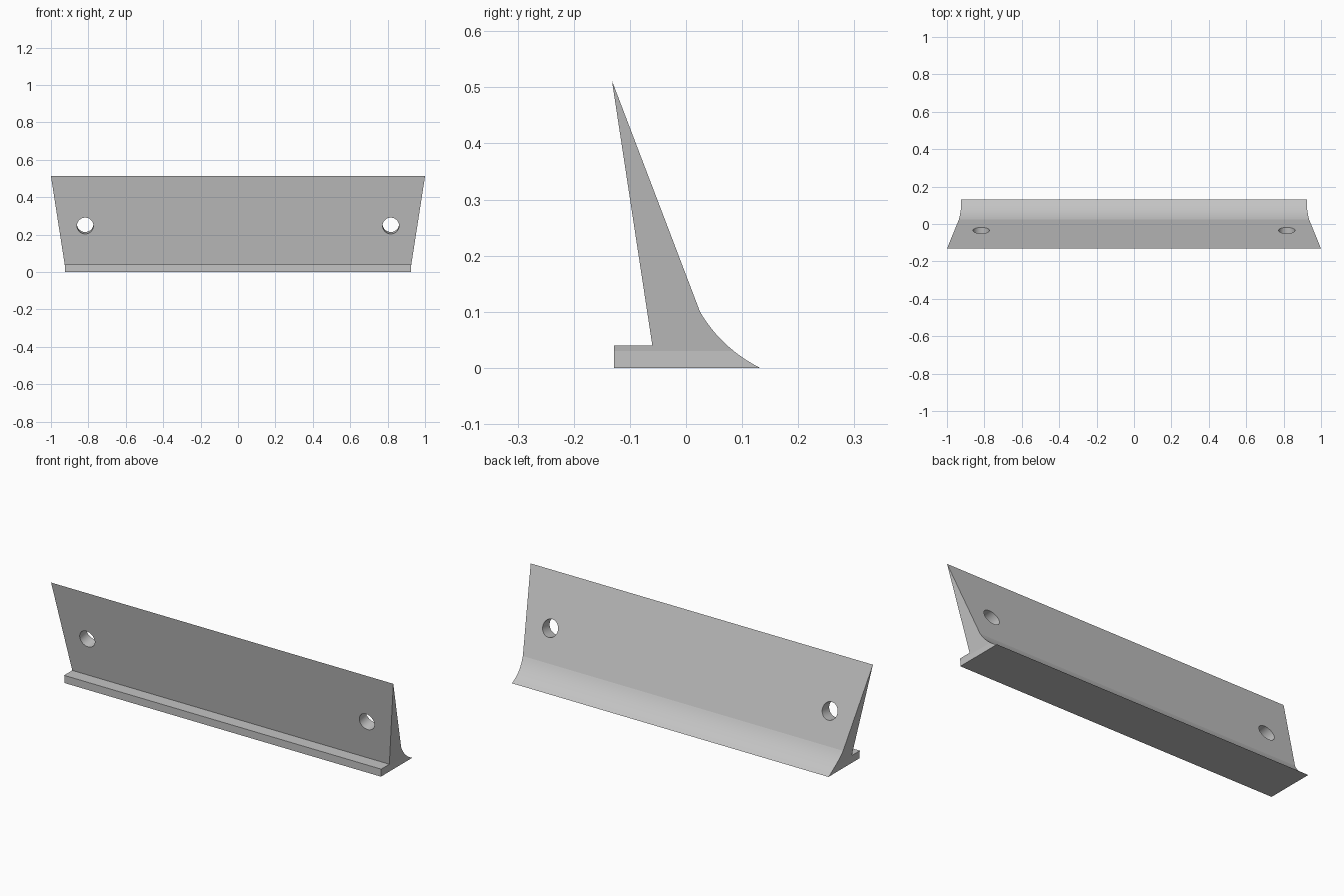
import bpy
import bmesh
import math
from mathutils import Vector

cube = bpy.data.objects.get("Cube")
if cube:
    bpy.data.objects.remove(cube, do_unlink=True)

HALF_BASE, HALF_TOP = 0.925, 1.0
HEIGHT, FLARE_START = 0.512, 0.03

grey = bpy.data.materials.new("plain grey")
grey.use_nodes = True
grey.diffuse_color = (0.55, 0.55, 0.55, 1)
grey.node_tree.nodes["Principled BSDF"].inputs["Base Color"].default_value = grey.diffuse_color


def curve_points(a, c, b, steps):
    """Points of a quadratic curve from a to b, pulled towards c."""
    ts = [i / steps for i in range(steps + 1)]
    return [Vector(a) * (1 - t) ** 2 + Vector(c) * 2 * t * (1 - t) + Vector(b) * t ** 2
            for t in ts]


# Side profile: front lip, concave back foot, leaning wedge blade
tip, crotch = Vector((-0.132, HEIGHT)), Vector((-0.06, 0.04))
profile = [Vector((-0.128, 0))]
profile += curve_points((0.132, 0), (0.062, 0.036), (0.025, 0.1), 12)
profile += [tip, crotch, Vector((-0.128, 0.04))]

# Extrude along x, then flare the ends outwards with height
bm = bmesh.new()
face = bm.faces.new([bm.verts.new((-1, y, z)) for y, z in profile])
extruded = bmesh.ops.extrude_face_region(bm, geom=[face])
moved = [g for g in extruded["geom"] if isinstance(g, bmesh.types.BMVert)]
bmesh.ops.translate(bm, verts=moved, vec=(2, 0, 0))
bmesh.ops.bisect_plane(bm, geom=bm.verts[:] + bm.edges[:] + bm.faces[:],
                       plane_co=(0, 0, FLARE_START), plane_no=(0, 0, 1))
for v in bm.verts:
    rise = max(0, v.co.z - FLARE_START) / (HEIGHT - FLARE_START)
    v.co.x *= HALF_BASE + (HALF_TOP - HALF_BASE) * rise
bmesh.ops.recalc_face_normals(bm, faces=bm.faces[:])
mesh = bpy.data.meshes.new("wedge_rail")
bm.to_mesh(mesh)
bm.free()
mesh.materials.append(grey)
rail = bpy.data.objects.new("wedge_rail", mesh)
bpy.context.collection.objects.link(rail)

# Two round holes, drilled square to the front of the blade
lean = math.atan2(crotch.x - tip.x, tip.y - crotch.y)
for side in (-1, 1):
    bpy.ops.mesh.primitive_cylinder_add(vertices=64, radius=0.044, depth=0.3,
                                        location=(side * 0.817, -0.092, 0.247),
                                        rotation=(math.pi / 2 + lean, 0, 0))
    cutter = bpy.context.object
    cutter.name = "hole_cutter"
    cutter.hide_render = True
    cutter.data.materials.append(grey)
    bpy.context.view_layer.objects.active = rail
    cut = rail.modifiers.new("hole", "BOOLEAN")
    cut.operation = "DIFFERENCE"
    cut.solver = "EXACT"
    cut.object = cutter
    bpy.ops.object.modifier_apply(modifier=cut.name)
    bpy.data.objects.remove(cutter, do_unlink=True)

# Smooth the foot curve and hole walls, keep all creases sharp
bpy.ops.object.select_all(action="DESELECT")
rail.select_set(True)
bpy.context.view_layer.objects.active = rail
bpy.ops.object.shade_smooth_by_angle(angle=math.radians(7))
